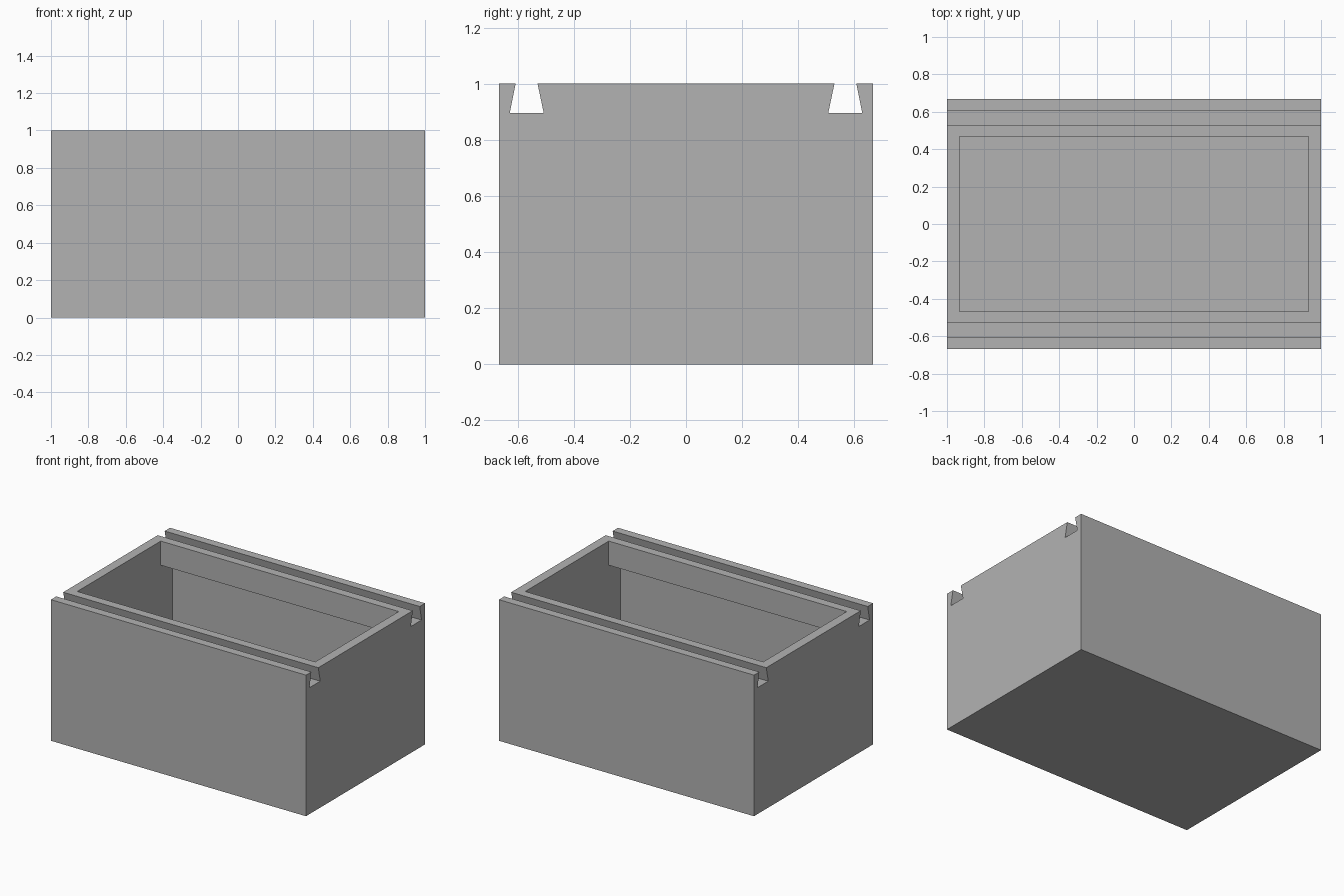
import bpy
import bmesh

default = bpy.data.objects.get("Cube")
if default:
    bpy.data.objects.remove(default, do_unlink=True)

HALF_X, HALF_Y, HEIGHT = 1.0, 0.667, 1.0
WALL = 0.067          # thickness of walls and floor
SLOT_FLOOR = 0.896    # bottom of the dovetail grooves
LEDGE = SLOT_FLOOR - WALL
OPENING_Y = 0.467     # half width of the top opening

grey = bpy.data.materials.new("plain grey")
grey.use_nodes = True
colour = (0.448, 0.448, 0.448, 1)
grey.diffuse_color = colour
grey.node_tree.nodes["Principled BSDF"].inputs["Base Color"].default_value = colour


def mirrored_prism(name, half_profile, half_length):
    """Mirror a half profile (y, z) across y = 0 and extrude it along x."""
    profile = half_profile + [(-y, z) for y, z in reversed(half_profile)]
    bm = bmesh.new()
    face = bm.faces.new([bm.verts.new((-half_length, y, z)) for y, z in profile])
    result = bmesh.ops.extrude_face_region(bm, geom=[face])
    verts = [v for v in result["geom"] if isinstance(v, bmesh.types.BMVert)]
    bmesh.ops.translate(bm, verts=verts, vec=(2 * half_length, 0, 0))
    bmesh.ops.recalc_face_normals(bm, faces=bm.faces)
    mesh = bpy.data.meshes.new(name)
    bm.to_mesh(mesh)
    bm.free()
    mesh.materials.append(grey)
    obj = bpy.data.objects.new(name, mesh)
    bpy.context.collection.objects.link(obj)
    return obj


# Box body with a dovetail groove along each long side
box = mirrored_prism("box_body", [
    (HALF_Y, 0), (HALF_Y, HEIGHT),
    (0.607, HEIGHT), (0.628, SLOT_FLOOR), (0.507, SLOT_FLOOR), (0.529, HEIGHT),
], HALF_X)

# Cavity: wide below the grooves, narrower at the opening
cavity = mirrored_prism("cavity_cutter", [
    (HALF_Y - WALL, WALL), (HALF_Y - WALL, LEDGE),
    (OPENING_Y, LEDGE), (OPENING_Y, HEIGHT + 0.1),
], HALF_X - WALL)
cavity.hide_render = True

cut = box.modifiers.new("hollow", 'BOOLEAN')
cut.operation = 'DIFFERENCE'
cut.solver = 'EXACT'
cut.object = cavity
bpy.context.view_layer.objects.active = box
bpy.ops.object.modifier_apply(modifier=cut.name)
bpy.data.objects.remove(cavity, do_unlink=True)
